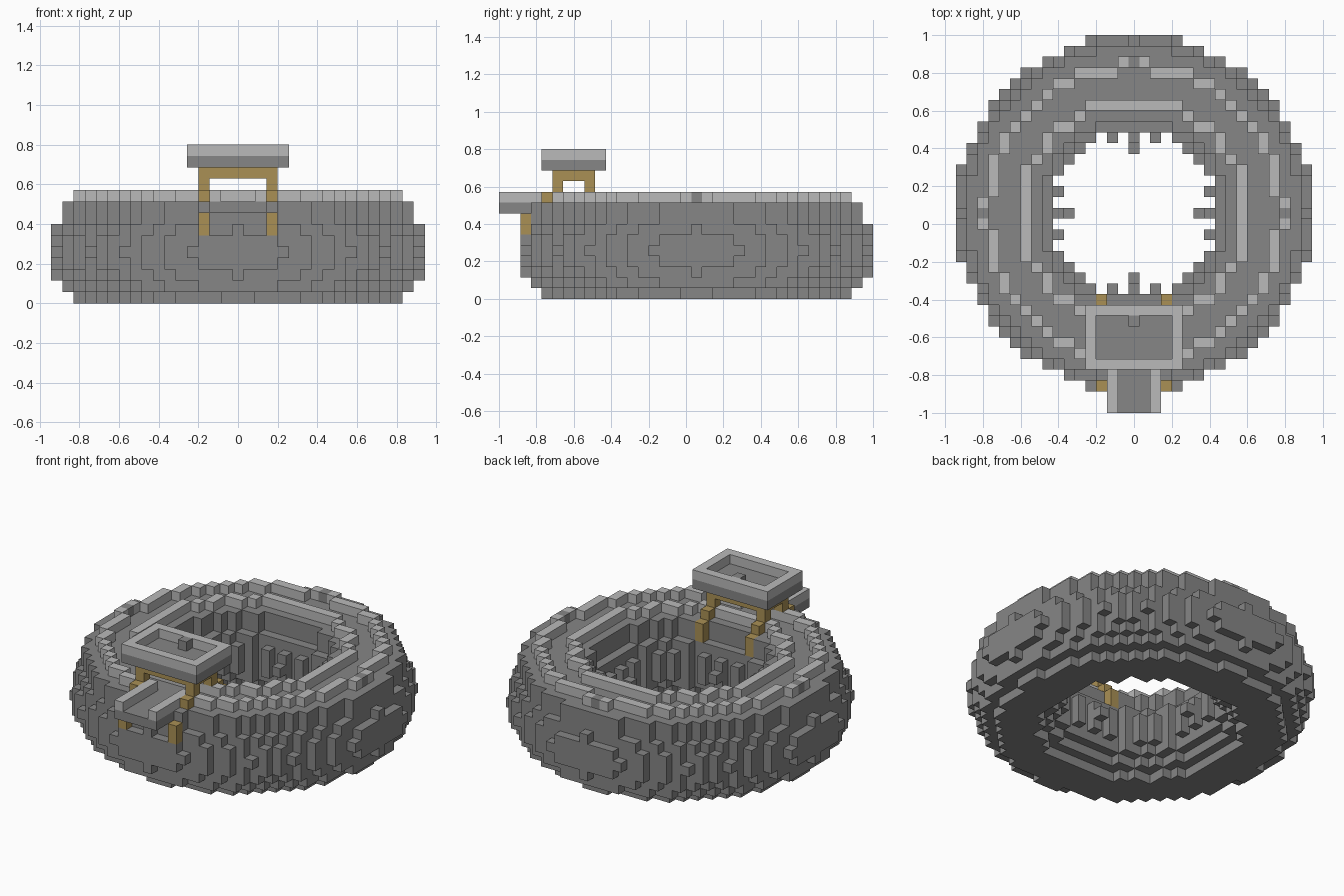
import bpy, bmesh, math
from mathutils import Vector

cube = bpy.data.objects.get("Cube")
if cube:
    bpy.data.objects.remove(cube, do_unlink=True)

U = 2 / 35            # block size
RING_R, TUBE_R = 12, 4.5


def make_material(name, color):
    m = bpy.data.materials.new(name)
    m.use_nodes = True
    m.diffuse_color = (*color, 1)
    m.node_tree.nodes["Principled BSDF"].inputs["Base Color"].default_value = (*color, 1)
    return m


STONE = make_material("dark grey stone", (0.24, 0.24, 0.24))
TRIM = make_material("light grey trim", (0.49, 0.49, 0.49))
WOOD = make_material("tan wood", (0.40, 0.28, 0.09))

AXES = [Vector(a) for a in ((1, 0, 0), (0, 1, 0), (0, 0, 1))]


def build_blocks(name, cells, material):
    """Skin a set of grid cells, keeping only the exposed faces."""
    bm = bmesh.new()
    verts = {}

    def vert(p):
        key = tuple(round(c * 2) for c in p)
        if key not in verts:
            verts[key] = bm.verts.new((p.x * U, (p.y + 1) * U, p.z * U))
        return verts[key]

    for cell in cells:
        center = Vector(cell) + Vector((0, 0, 0.5))
        for k in range(3):
            for s in (-1, 1):
                n = AXES[k] * s
                if tuple(int(c) for c in Vector(cell) + n) in cells:
                    continue
                a, b = AXES[(k + 1) % 3] / 2, AXES[(k + 2) % 3] / 2 * s
                mid = center + n / 2
                bm.faces.new([vert(mid + q) for q in (-a - b, a - b, a + b, b - a)])
    mesh = bpy.data.meshes.new(name)
    bm.to_mesh(mesh)
    bm.free()
    mesh.materials.append(material)
    obj = bpy.data.objects.new(name, mesh)
    bpy.context.scene.collection.objects.link(obj)
    return obj


def box(xs, ys, zs):
    """All cells in three inclusive ranges."""
    return {(x, y, z) for x in range(xs[0], xs[1] + 1)
            for y in range(ys[0], ys[1] + 1) for z in range(zs[0], zs[1] + 1)}


def ring_slice(h):
    """Cells of a torus slice at height h from its middle."""
    return {(x, y) for x in range(-17, 18) for y in range(-17, 18)
            if (math.hypot(x, y) - RING_R) ** 2 + h * h <= TUBE_R ** 2}


def edge(cells):
    """Cells of a flat set that touch the outside."""
    return {(x, y) for x, y in cells
            if not {(x + 1, y), (x - 1, y), (x, y + 1), (x, y - 1)} <= cells}


def four_ways(x, y):
    return {(x, y), (-x, y), (y, x), (y, -x)}


# Ring body, with a broad deck on top
body = set()
for z in range(9):
    h = 3 if z == 8 else z - 4
    body |= {(x, y, z) for x, y in ring_slice(h)}

# Ribs and gaps on the inner wall
for side in (-1, 1):
    for off in (-3, 3):
        body -= {(x, y, z) for x, y in four_ways(7 * side, off) for z in range(9)}
    for off in (-2, 0, 2):
        body |= {(x, y, z) for x, y in four_ways(7 * side, off) for z in range(3, 6)}
    body |= {(x, y, 4) for x, y in four_ways(6 * side, 0)}

# Dark blocks set into the rim
notches = {p for s in (-1, 1) for p in four_ways(14 * s, 0)}
notches.discard((0, -14))
body |= {(x, y, 9) for x, y in notches}
build_blocks("ring_body", body, STONE)

# Inner and outer rim walls, open at the spout
rim = edge(ring_slice(4)) - notches
rim = {(x, y, 9) for x, y in rim if not (abs(x) < 2 and y < -12)}
build_blocks("rim_walls", rim, TRIM)

# Spout
build_blocks("spout_floor", box((-2, 2), (-18, -15), (8, 8)), STONE)
for name, x in (("left", 2), ("right", -2)):
    build_blocks("spout_wall_" + name, box((x, x), (-18, -14), (9, 9)), TRIM)

# Wooden legs, stepped outward front and back
for name, x in (("left", 3), ("right", -3)):
    leg = box((x, x), (-13, -10), (11, 11))
    leg |= {(x, -13, 10), (x, -10, 10), (x, -14, 9), (x, -9, 9)}
    leg |= box((x, x), (-15, -14), (8, 8)) | box((x, x), (-9, -8), (8, 8))
    leg |= box((x, x), (-16, -16), (6, 7)) | box((x, x), (-8, -8), (6, 7))
    build_blocks("legs_" + name, leg, WOOD)
for name, y in (("front", -13), ("back", -10)):
    build_blocks("beam_" + name, box((-2, 2), (y, y), (11, 11)), WOOD)

# Raised tray with a light border and a small block inside
tray = box((-4, 4), (-14, -9), (12, 12)) | {(0, -10, 13)}
build_blocks("tray_floor", tray, STONE)
border = box((-4, 4), (-14, -9), (13, 13)) - box((-3, 3), (-13, -10), (13, 13))
build_blocks("tray_border", border, TRIM)
